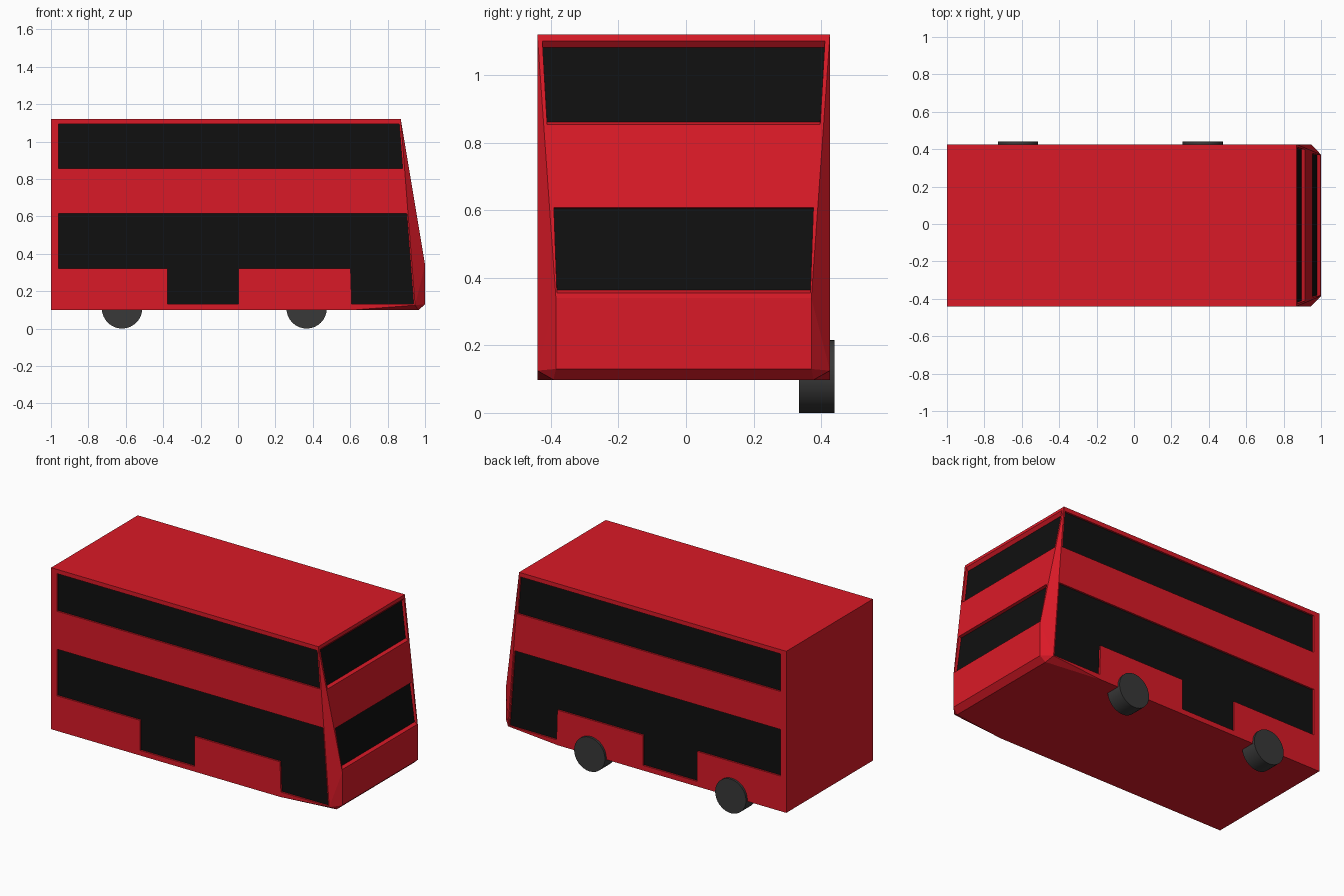
import bpy, bmesh
from mathutils import Vector

if "Cube" in bpy.data.objects:
    bpy.data.objects.remove(bpy.data.objects["Cube"])

MID, HALF = -0.007, 0.433      # body centre and half width in y


def material(name, rgb):
    m = bpy.data.materials.new(name)
    m.diffuse_color = (*rgb, 1)
    m.use_nodes = True
    m.node_tree.nodes["Principled BSDF"].inputs["Base Color"].default_value = m.diffuse_color
    return m


RED = material("red_paint", (0.70, 0.01, 0.02))
BLACK = material("dark_glass", (0.005, 0.005, 0.005))
GREY = material("tyre_grey", (0.04, 0.04, 0.04))


def finish(name, bm, mat):
    mesh = bpy.data.meshes.new(name)
    bm.to_mesh(mesh)
    bm.free()
    obj = bpy.data.objects.new(name, mesh)
    bpy.context.collection.objects.link(obj)
    if mat:
        mesh.materials.append(mat)
    return obj


# Body shell: convex hull of mirrored corner points (x, half width, z)
corners = [(-1, HALF, 0.098), (-1, HALF, 1.12), (0.87, HALF, 1.12),
           (0.947, HALF, 0.125), (1, 0.378, 0.34), (1, 0.378, 0.13),
           (0.965, 0.385, 0.098), (0.6, HALF, 0.098)]
bm = bmesh.new()
for x, y, z in corners:
    for s in (-1, 1):
        bm.verts.new((x, MID + s * y, z))
bmesh.ops.convex_hull(bm, input=bm.verts)
bmesh.ops.dissolve_limit(bm, angle_limit=0.01, verts=bm.verts, edges=bm.edges)
bmesh.ops.recalc_face_normals(bm, faces=bm.faces)
body = finish("body", bm, RED)


def window(name, outer, inner):
    """Cut a recess from the outer loop to the inner loop and glaze its floor."""
    outer, inner = [Vector(p) for p in outer], [Vector(p) for p in inner]
    bm = bmesh.new()
    a = [bm.verts.new(o + (o - i) * 0.5) for o, i in zip(outer, inner)]
    b = [bm.verts.new(i) for i in inner]
    bm.faces.new(a)
    bm.faces.new(b[::-1])
    for k in range(len(a)):
        j = (k + 1) % len(a)
        bm.faces.new((a[k], b[k], b[j], a[j]))
    bmesh.ops.recalc_face_normals(bm, faces=bm.faces)
    cutter = finish(name + "_cutter", bm, None)
    cutter.data.materials.append(RED)
    cutter.hide_render = True
    cutter.hide_viewport = True
    mod = body.modifiers.new(name, "BOOLEAN")
    mod.operation, mod.solver, mod.object = "DIFFERENCE", "EXACT", cutter
    # Glass pane just above the recess floor
    bm = bmesh.new()
    f = bm.faces.new([bm.verts.new(i + (o - i) * 0.08) for o, i in zip(outer, inner)])
    f.normal_update()
    if f.normal.dot(outer[0] - inner[0]) < 0:
        f.normal_flip()
    finish(name, bm, BLACK)


# Side windows, the same on both sides
upper = [(-0.96, 0.855), (0.88, 0.855), (0.862, 1.093), (-0.96, 1.093)]
lower = [(-0.96, 0.32), (-0.377, 0.32), (-0.377, 0.13), (0.002, 0.13),
         (0.002, 0.32), (0.602, 0.32), (0.608, 0.13), (0.939, 0.13),
         (0.902, 0.615), (-0.96, 0.615)]
for s, side in ((-1, "right"), (1, "left")):
    for label, loop in (("upper", upper), ("lower", lower)):
        window(f"{side}_{label}_window",
               [(x, MID + s * HALF, z) for x, z in loop],
               [(x, MID + s * (HALF - 0.012), z) for x, z in loop])


# Windscreens on the sloping nose: (half width, outer z, inner z) for bottom and top
def nose_x(z):
    return 0.87 + (1.12 - z) / 6


for name, (b, t) in {"upper_windscreen": ((0.404, 0.853, 0.862), (0.418, 1.10, 1.08)),
                     "lower_windscreen": ((0.375, 0.355, 0.365), (0.384, 0.608, 0.604))}.items():
    ring = [(-b[0], b), (b[0], b), (t[0], t), (-t[0], t)]
    window(name, [(nose_x(p[1]), MID + y, p[1]) for y, p in ring],
           [(nose_x(p[2]) - 0.02, MID + y, p[2]) for y, p in ring])

# Wheels along the left side
for name, x in (("rear_wheel", -0.62), ("front_wheel", 0.367)):
    bpy.ops.mesh.primitive_cylinder_add(vertices=32, radius=0.108, depth=0.105,
                                        location=(x, 0.3875, 0.108),
                                        rotation=(1.5707963, 0, 0))
    wheel = bpy.context.object
    wheel.name = name
    wheel.data.materials.append(GREY)
    bpy.ops.object.shade_smooth_by_angle()
